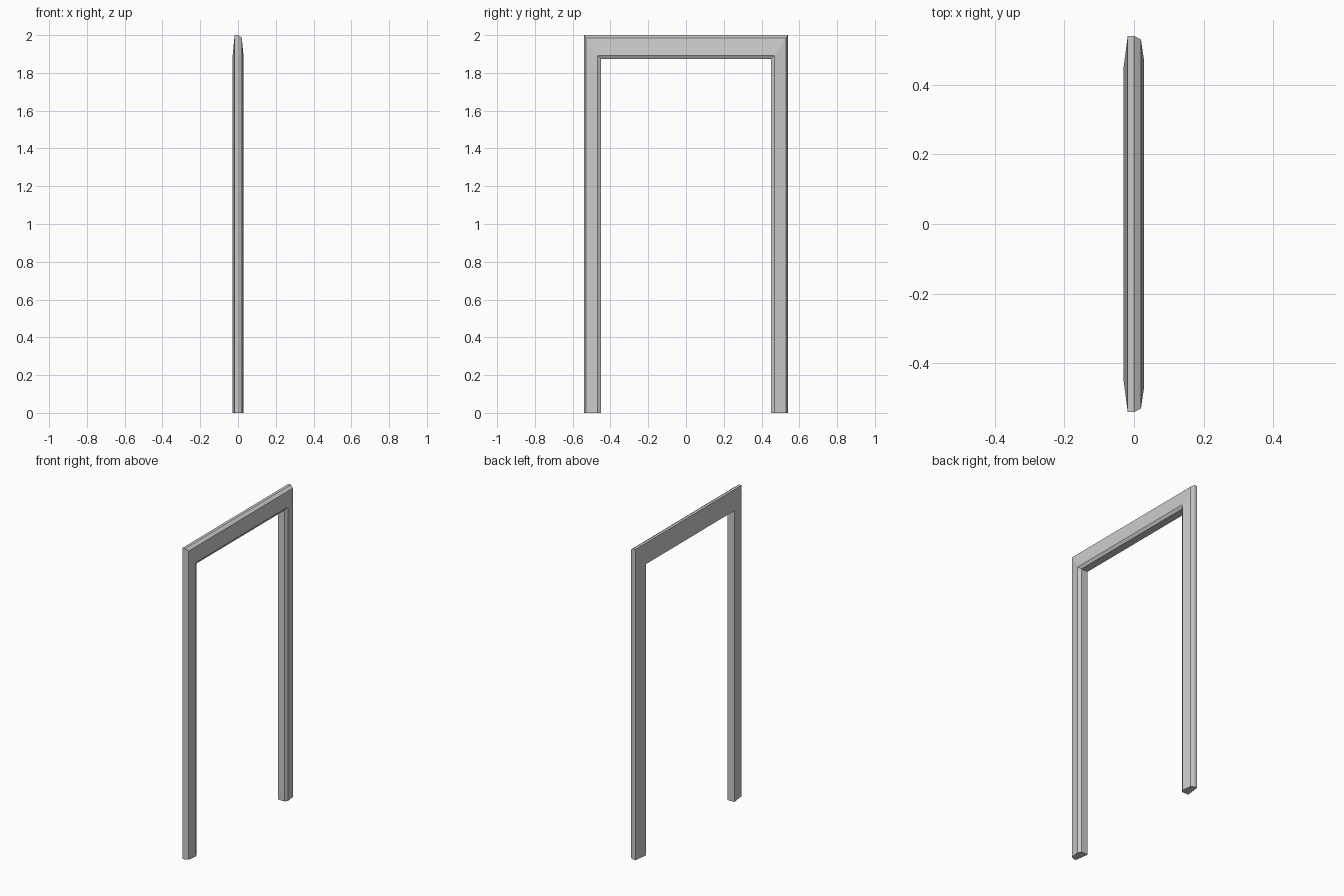
import bpy, bmesh

if "Cube" in bpy.data.objects:
    bpy.data.objects.remove(bpy.data.objects["Cube"])

# Moulding cross-section: (depth x, half-width y on the legs, height z on the lintel)
PROFILE = [
    (-0.018, 0.540, 2.000),   # outer back edge
    (0.000, 0.540, 2.000),    # outer edge, start of bevel
    (0.020, 0.530, 1.986),    # outer front edge
    (0.029, 0.468, 1.892),    # inner front edge
    (0.018, 0.449, 1.874),    # inner bevel end
    (-0.030, 0.449, 1.874),   # inner back edge
]

bm = bmesh.new()


def ring(side, top):
    return [bm.verts.new((x, side * y, z if top else 0)) for x, y, z in PROFILE]


# Sweep: left foot, left mitre, right mitre, right foot
rings = [ring(-1, False), ring(-1, True), ring(1, True), ring(1, False)]
n = len(PROFILE)
for a, b in zip(rings, rings[1:]):
    for i in range(n):
        j = (i + 1) % n
        bm.faces.new((a[i], a[j], b[j], b[i]))

# Flat ends of the two legs
bm.faces.new(rings[0])
bm.faces.new(rings[-1])
bmesh.ops.recalc_face_normals(bm, faces=bm.faces)

mesh = bpy.data.meshes.new("door_frame")
bm.to_mesh(mesh)
bm.free()
bpy.context.collection.objects.link(bpy.data.objects.new("door_frame", mesh))
